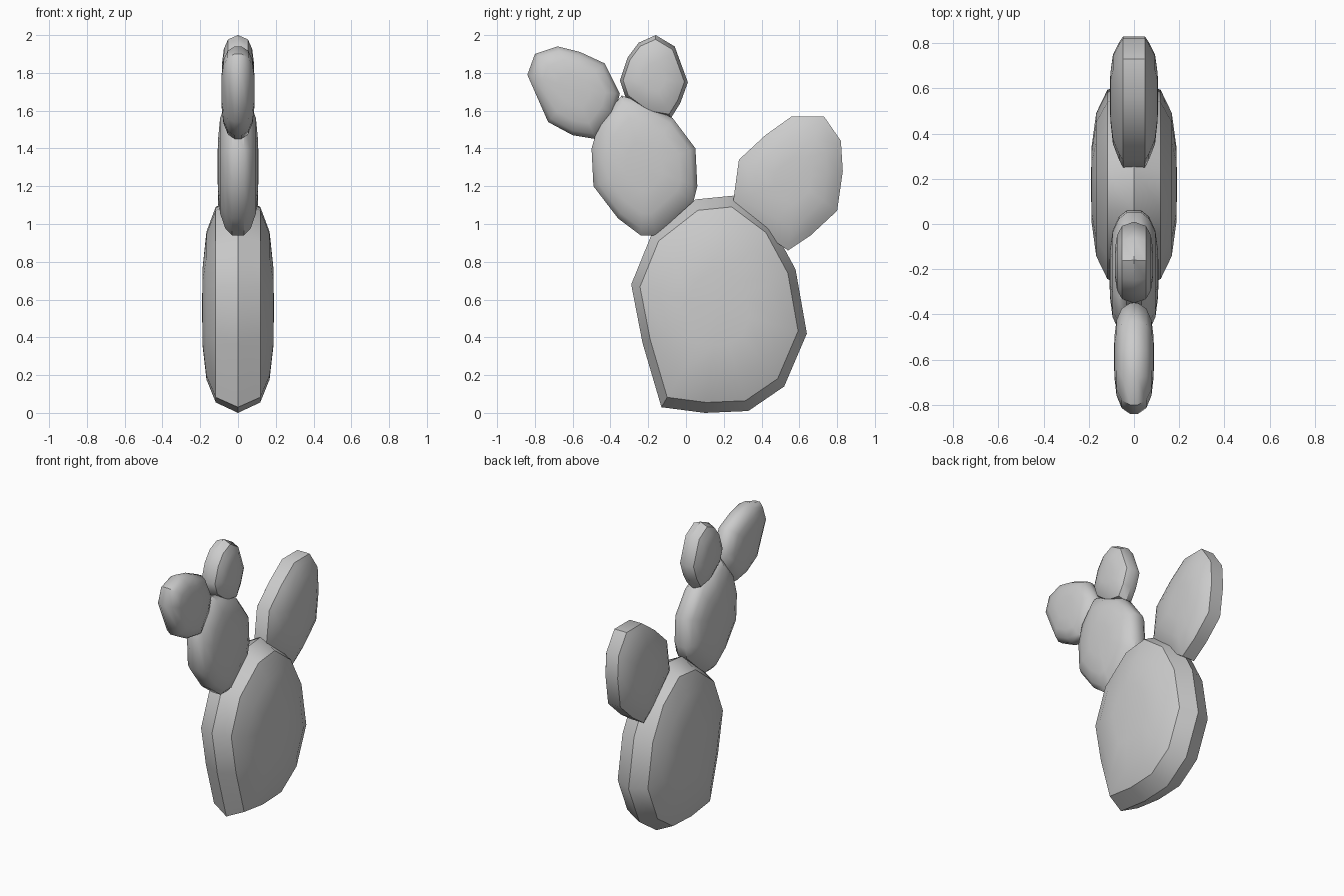
import bpy
import bmesh
import math
from mathutils import Vector

cube = bpy.data.objects.get("Cube")
if cube:
    bpy.data.objects.remove(cube, do_unlink=True)

# One plain grey for the whole plant
grey = bpy.data.materials.new("plain_grey")
grey.use_nodes = True
colour = (0.6, 0.6, 0.6, 1)
grey.diffuse_color = colour
grey.node_tree.nodes["Principled BSDF"].inputs["Base Color"].default_value = colour

# Bulging cross-section shared by all pads: (share of radius, share of thickness)
BULGE = [(0.9, 0.62), (0.68, 0.88), (0.35, 0.99)]


def make_pad(name, outline, half_width, rim):
    """Cushion-shaped pad: a side outline in y and z, swelling along x."""
    centre = sum((Vector((0, y, z)) for y, z in outline), Vector()) / len(outline)
    half = [(s, t) for s, t in [(1, rim)] + BULGE]
    section = [(s, -t) for s, t in reversed(half)] + half
    if rim == 0:
        section.remove((1, 0))

    bm = bmesh.new()
    rings = []
    for scale, side in section:
        ring = []
        for y, z in outline:
            point = centre.lerp(Vector((0, y, z)), scale)
            point.x = side * half_width
            ring.append(bm.verts.new(point))
        rings.append(ring)

    # Skin between neighbouring rings
    count = len(outline)
    for low, high in zip(rings, rings[1:]):
        for i in range(count):
            j = (i + 1) % count
            bm.faces.new((low[i], low[j], high[j], high[i]))

    # Close each broad side with a fan
    for ring, side in ((rings[0], -1), (rings[-1], 1)):
        pole = bm.verts.new(centre + Vector((side * half_width, 0, 0)))
        for i in range(count):
            bm.faces.new((ring[i], ring[(i + 1) % count], pole))
    bmesh.ops.recalc_face_normals(bm, faces=bm.faces)

    mesh = bpy.data.meshes.new(name)
    bm.to_mesh(mesh)
    bm.free()
    mesh.materials.append(grey)
    pad = bpy.data.objects.new(name, mesh)
    bpy.context.collection.objects.link(pad)
    bpy.ops.object.select_all(action="DESELECT")
    pad.select_set(True)
    bpy.context.view_layer.objects.active = pad
    bpy.ops.object.shade_smooth_by_angle(angle=math.radians(40))


# Large trunk pad standing on the ground
make_pad("trunk_pad", [
    (-.13, .03), (.1, 0), (.33, .01), (.52, .14), (.64, .42), (.58, .76),
    (.45, 1), (.25, 1.15), (.05, 1.13), (-.18, .95), (-.29, .68), (-.23, .37),
], 0.19, 0)

# Front branch with two smaller pads on top
make_pad("front_branch_pad", [
    (-.24, .94), (-.16, .94), (.04, 1.12), (.06, 1.2), (.05, 1.4), (-.07, 1.56),
    (-.2, 1.63), (-.34, 1.68), (-.46, 1.54), (-.5, 1.4), (-.49, 1.2), (-.36, 1.03),
], 0.108, 0.3)
make_pad("front_tip_pad", [
    (-.84, 1.79), (-.73, 1.54), (-.6, 1.47), (-.48, 1.45), (-.38, 1.58),
    (-.35, 1.69), (-.43, 1.85), (-.56, 1.91), (-.68, 1.94), (-.8, 1.9),
], 0.088, 0.2)
make_pad("top_tip_pad", [
    (-.16, 2), (-.25, 1.96), (-.31, 1.88), (-.35, 1.76), (-.32, 1.67),
    (-.2, 1.58), (-.08, 1.56), (-.03, 1.64), (.01, 1.75), (-.06, 1.94),
], 0.085, 0)

# Back branch
make_pad("back_branch_pad", [
    (.25, 1.12), (.44, .93), (.54, .86), (.66, .94), (.8, 1.07), (.83, 1.28),
    (.82, 1.44), (.73, 1.57), (.56, 1.57), (.42, 1.47), (.28, 1.34),
], 0.106, 0.45)
